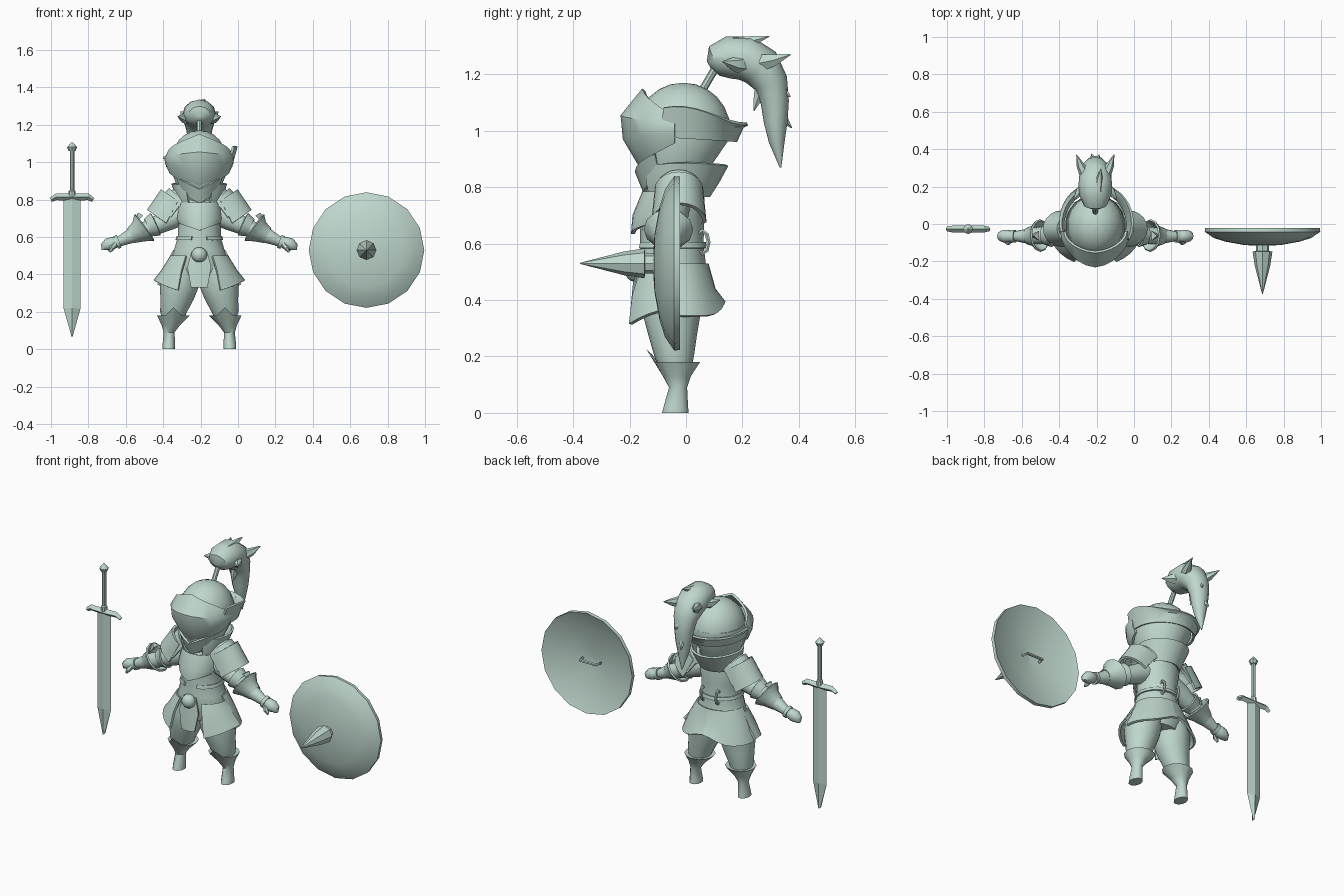
import bpy, bmesh
from math import sin, cos, pi, radians
from mathutils import Vector

cube = bpy.data.objects.get("Cube")
if cube:
    bpy.data.objects.remove(cube, do_unlink=True)

COLOUR = (0.52, 0.68, 0.61, 1)
mat = bpy.data.materials.new("pale green")
mat.use_nodes = True
mat.diffuse_color = COLOUR
mat.node_tree.nodes["Principled BSDF"].inputs["Base Color"].default_value = COLOUR

BODY, SWORD, SHIELD = Vector((-.207, 0, 0)), Vector((-.887, -.027, 0)), Vector((.687, 0, .53))


def skin(name, rings, origin=BODY, closed=True, caps=True, thick=0, pair=False, angle=40):
    """Bridge rings of points into a surface; pair=True also makes the mirrored part."""
    sides = [("left_", 1), ("right_", -1)] if pair else [("", 1)]
    for prefix, side in sides:
        bm = bmesh.new()
        rows = [[bm.verts.new(origin + Vector((side * p[0], p[1], p[2]))) for p in r] for r in rings]
        count = len(rows[0])
        for a, b in zip(rows, rows[1:]):
            for i in range(count if closed else count - 1):
                j = (i + 1) % count
                bm.faces.new((a[i], a[j], b[j], b[i]))
        if closed and caps:
            bm.faces.new(rows[0])
            bm.faces.new(rows[-1])
        bmesh.ops.recalc_face_normals(bm, faces=bm.faces)
        if thick:
            bmesh.ops.solidify(bm, geom=bm.faces[:], thickness=thick)
            bmesh.ops.recalc_face_normals(bm, faces=bm.faces)
        mesh = bpy.data.meshes.new(prefix + name)
        bm.to_mesh(mesh)
        bm.free()
        mesh.materials.append(mat)
        obj = bpy.data.objects.new(prefix + name, mesh)
        bpy.context.collection.objects.link(obj)
        bpy.ops.object.select_all(action="DESELECT")
        obj.select_set(True)
        bpy.context.view_layer.objects.active = obj
        bpy.ops.object.shade_smooth_by_angle(angle=radians(angle))


def stack(name, levels, n=16, **kw):
    """Ellipses stacked in z: (z, x, y, rx, ry)."""
    skin(name, [[(x + rx * sin(2 * pi * i / n), y - ry * cos(2 * pi * i / n), z) for i in range(n)]
                for z, x, y, rx, ry in levels], **kw)


def tube(name, path, n=10, wide=1, **kw):
    """Round tube along points (x, y, z, radius); wide stretches it sideways."""
    pts = [Vector(p[:3]) for p in path]
    rings = []
    for i, p in enumerate(pts):
        t = (pts[min(i + 1, len(pts) - 1)] - pts[max(i - 1, 0)]).normalized()
        side = t.cross(Vector((0, 1, 0)) if abs(t.y) < .5 or abs(t.x) > .5 else Vector((1, 0, 0))).normalized()
        if abs(t.x) < .5:
            side = Vector((1, 0, 0))
        other = t.cross(side).normalized()
        r = path[i][3]
        rings.append([p + r * (wide * side * cos(2 * pi * k / n) + other * sin(2 * pi * k / n)) for k in range(n)])
    skin(name, rings, **kw)


def arc_shell(name, start, end, rows, n=12, thick=.012, **kw):
    """Curved plate; angles run from the front, each row maps an angle to (z, y, rx, ry)."""
    angles = [radians(start + (end - start) * i / n) for i in range(n + 1)]
    rings = []
    for row in rows:
        ring = []
        for a in angles:
            z, y, rx, ry = row(a)
            ring.append((rx * sin(a), y - ry * cos(a), z))
        rings.append(ring)
    skin(name, rings, closed=False, thick=thick, **kw)


def lathe_y(name, profile, n, **kw):
    """Turned part around the y axis: (radius, y)."""
    skin(name, [[(r * sin(2 * pi * i / n), y, r * cos(2 * pi * i / n)) for i in range(n)] for r, y in profile], **kw)


# Sword
skin("sword_blade", [[(w, 0, z), (0, .013, z), (-w, 0, z), (0, -.013, z)]
                     for z, w in ((.81, .046), (.22, .046), (.065, .002))], origin=SWORD, angle=10)
tube("sword_guard", [(-.113, 0, .798, .012), (-.085, 0, .815, .018), (0, 0, .812, .02),
                     (.085, 0, .815, .018), (.113, 0, .798, .012)], n=4, origin=SWORD, angle=10)
stack("sword_grip", [(z, 0, 0, r, r) for z, r in ((.81, .018), (.845, .018), (.85, .012), (1.06, .012),
                                                  (1.06, .018), (1.08, .027), (1.107, .003))], n=8, origin=SWORD, angle=25)

# Shield with boss, spike and handle
lathe_y("shield_dish", [(.002, -.088), (.15, -.07), (.29, -.03), (.307, -.022), (.309, -.042), (.26, -.075),
                        (.2, -.094), (.1, -.112), (.002, -.118)], 16, origin=SHIELD, angle=30)
lathe_y("shield_spike", [(.036, -.1), (.036, -.145), (.053, -.147), (.042, -.22), (.002, -.375)], 8, origin=SHIELD)
tube("shield_handle", [(-.06, -.07, 0, .008), (-.055, -.035, 0, .009), (.055, -.035, 0, .009), (.06, -.07, 0, .008)],
     n=6, origin=SHIELD)

# Legs and boots
stack("thigh", [(.14, .143, -.035, .05, .05), (.2, .137, -.042, .072, .07), (.27, .118, -.047, .09, .085),
                (.33, .107, -.05, .103, .098), (.4, .1, -.045, .106, .105), (.47, .07, -.045, .08, .1)], pair=True)
n = 12
boot = []
for z, x, y, rx, ry, peak in ((0, .163, -.038, .034, .047, 0), (.03, .163, -.035, .033, .042, 0), (.09, .161, -.028, .029, .032, 0),
                              (.13, .152, -.033, .05, .05, .005), (.18, .138, -.036, .088, .086, .045), (.175, .138, -.036, .07, .07, .03)):
    boot.append([(x + rx * sin(2 * pi * i / n), y - (ry + peak * .4 * (i == 0)) * cos(2 * pi * i / n),
                  z + peak * (i == 0)) for i in range(n)])
skin("boot", boot, pair=True)

# Torso, breastplate and belt
stack("torso", [(.38, 0, -.045, .13, .1), (.46, 0, -.045, .16, .125), (.53, 0, -.05, .135, .12), (.6, 0, -.05, .115, .112),
                (.68, 0, -.05, .115, .115), (.76, 0, -.045, .13, .11), (.82, 0, -.03, .1, .09)])
arc_shell("breastplate", -75, 75, [lambda a: (.635 + .04 * abs(sin(a)), -.045, .118, .15),
                                   lambda a: (.7, -.045, .132, .145), lambda a: (.785, -.04, .12, .115)], thick=.014)
arc_shell("belt", 20, 340, [lambda a: (.605, -.05, .122, .12), lambda a: (.585, -.05, .127, .124)], n=18)
tube("belt_loop", [(.05, .04 + .022 * cos(t * pi / 4) + .018, .605 + .04 * sin(t * pi / 4), .008) for t in range(-3, 5)],
     n=6, pair=True)

# Skirt plates, loincloth and buckle
skirt_top = lambda a: (.5, -.045, .155, .135)
arc_shell("front_tasset", 28, 92, [skirt_top, lambda a: (.42, -.04, .205, .17),
                                   lambda a: (.3 + .07 * sin(a) ** 2, -.035, .245, .19)], n=6, pair=True, thick=.014)
arc_shell("back_tasset", 85, 180, [lambda a: (.53, -.045, .14, .125), lambda a: (.44, -.035, .19, .14),
                                   lambda a: (.345 + .05 * max(0, -cos(a)) ** 9, -.03, .225, .17)], n=8, pair=True, thick=.012)
skin("loincloth", [[(-w, y + .01, z), (0, y, z), (w, y + .01, z)]
                   for w, y, z in ((.04, -.18, .53), (.064, -.19, .44), (.044, -.2, .33))], closed=False, thick=.012)
stack("buckle", [(.505 + .04 * cos(t * pi / 8), 0, -.18, .002 + .04 * sin(t * pi / 8), .002 + .035 * sin(t * pi / 8))
                 for t in range(9)], n=12)

# Arms, gauntlets and hands
tube("arm", [(.08, -.045, .73, .06), (.16, -.05, .695, .058), (.25, -.058, .652, .046), (.31, -.062, .628, .045),
             (.36, -.065, .608, .041), (.43, -.065, .575, .026), (.45, -.065, .57, .026)], n=12, pair=True)
tube("elbow_ring", [(.235, -.058, .668, .066), (.275, -.06, .65, .05)], caps=False, thick=.01, n=12, pair=True)
tube("gauntlet_cuff", [(.295, -.062, .65, .088), (.325, -.063, .628, .06), (.365, -.065, .607, .044)],
     caps=False, thick=.01, n=12, pair=True)
skin("cuff_spike", [[(.3, -.09, .715), (.3, -.035, .715), (.35, -.063, .665)],
                    [(.328, -.064, .73), (.328, -.062, .73), (.33, -.063, .728)]], pair=True)
tube("wrist_band", [(.428, -.065, .577, .036), (.446, -.065, .57, .036)], n=10, pair=True)
tube("hand", [(.44, -.065, .572, .026), (.46, -.065, .568, .033), (.485, -.065, .56, .035), (.503, -.065, .545, .028),
              (.508, -.065, .53, .014)], n=10, pair=True)
tube("thumb", [(.45, -.085, .562, .014), (.467, -.1, .54, .014), (.48, -.098, .52, .007)], n=6, pair=True)

# Layered shoulder plates hang from a sloping ridge
for tag, top, low, depth, half in (("upper", (.11, .875), (.185, .825), .1, .088), ("middle", (.16, .862), (.235, .785), .115, .094),
                                   ("lower", (.205, .855), (.28, .745), .125, .098)):
    down = (Vector(low) - Vector(top)).normalized()
    inward = Vector((down.y, -down.x))
    rings = []
    for ridge, grow in ((top, .88), (low, 1)):
        ring = []
        for k in range(-5, 6):
            t = k * pi / 10
            p = Vector(ridge) + inward * depth * (1 - cos(t)) * grow
            ring.append((p.x, -.025 + half * grow * sin(t), p.y))
        rings.append(ring)
    skin("shoulder_plate_" + tag, rings, closed=False, thick=.014, pair=True)

# Collar
arc_shell("collar", 30, 330, [lambda a: (.765, -.03, .115, .115),
                              lambda a: (.82, -.025, .13, .135 + .01 * (1 - cos(a)) / 2),
                              lambda a: (.885 - .01 * cos(a) ** 2, -.01, .15, .16 if cos(a) < 0 else .14)], n=18)

# Helmet shell, flared neck guard, visor and dome
stack("helmet_shell", [(.77, 0, -.035, .085, .095), (.87, 0, -.04, .12, .125), (.98, 0, -.015, .163, .175),
                       (1.03, 0, -.01, .155, .165)], n=18)
stack("helmet_dome", [(1.0 + .17 * sin(t * pi / 12), 0, -.01, .003 + .15 * cos(t * pi / 12), .003 + .165 * cos(t * pi / 12))
                      for t in range(7)], n=18)
arc_shell("neck_guard", 65, 295, [lambda a: (.975 + .01 * cos(a), -.005, .165, .175),
                                  lambda a: (1.02 + .01 * sin(a) ** 2, 0, .178, .195),
                                  lambda a: (1.03 + .06 * max(0, sin(a)) * (.5 - .5 * cos(2 * a + .6)), .01, .193, .205)], n=22)
visor = []
for zc, yc, zs, xs in ((1.15, -.155, 1.05, .17), (1.055, -.232, 1.025, .187), (.97, -.224, .99, .182), (.87, -.165, .955, .165)):
    row = []
    for k in range(-6, 7):
        s = abs(k) / 6
        row.append((xs * sin(k * pi / 12), yc + (-.04 - yc) * (1 - cos(s * pi / 2)) ** .85, zc + (zs - zc) * s))
    visor.append(row)
skin("visor", visor, closed=False, thick=.014)
arc_shell("jaw_plate", -60, 60, [lambda a: (.86 + .07 * abs(sin(a)), -.04, .13, .13),
                                 lambda a: (.785 + .06 * abs(sin(a)), -.035, .1, .105)], n=8)

# Plume holder, plume and wisps
tube("plume_holder", [(0, .05, 1.13, .014), (0, .1, 1.215, .014), (0, .115, 1.235, .02)], n=8)
tube("plume", [(0, .08, 1.235, .012), (0, .1, 1.247, .055), (0, .15, 1.26, .075), (0, .21, 1.258, .08), (0, .265, 1.225, .076),
               (0, .3, 1.17, .062), (0, .315, 1.1, .05), (0, .318, 1.03, .042), (0, .322, .96, .028), (0, .335, .87, .003)],
     n=12, wide=1.12)
for tag, base, tip, r in (("top", (.01, .17, 1.3), (.03, .295, 1.335), .035), ("back", (0, .31, 1.17), (.02, .37, 1.12), .035),
                          ("low", (0, .32, 1.07), (-.02, .375, 1.01), .03), ("inner", (0, .27, 1.16), (0, .24, 1.07), .03)):
    a, b = Vector(base), Vector(tip)
    tube("plume_wisp_" + tag, [(*a, r), (*a.lerp(b, .5), r * .6), (*b, .002)], n=6)
tube("plume_side_wisp", [(.05, .2, 1.24, .04), (.085, .17, 1.235, .026), (.115, .13, 1.245, .002)], n=6, pair=True)
tube("plume_rear_wisp", [(.05, .26, 1.24, .035), (.075, .31, 1.25, .025), (.1, .37, 1.27, .002)], n=6, pair=True)
